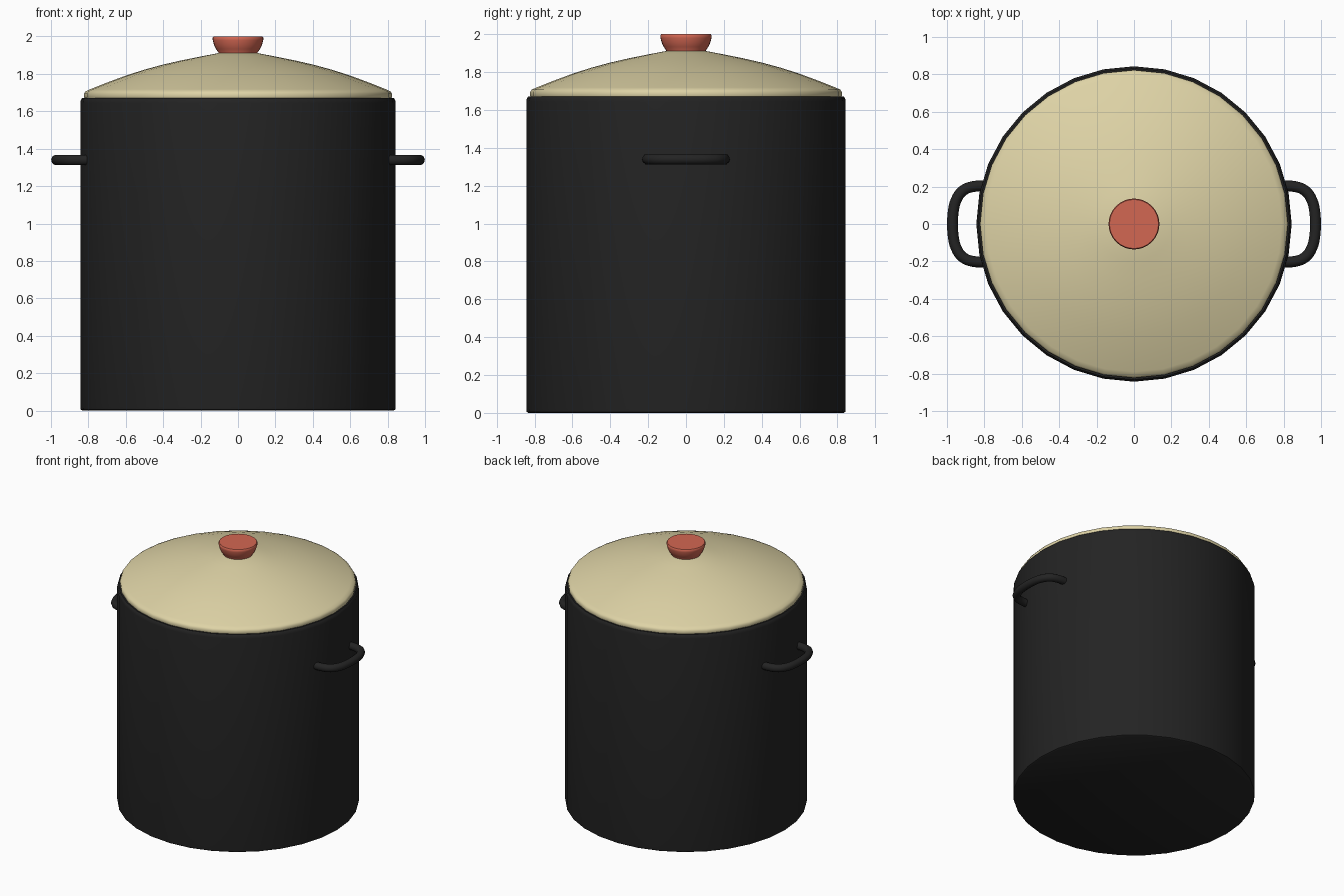
import bpy, bmesh, math

if "Cube" in bpy.data.objects:
    bpy.data.objects.remove(bpy.data.objects["Cube"])

def material(name, rgb):
    m = bpy.data.materials.new(name)
    m.diffuse_color = (*rgb, 1)
    m.use_nodes = True
    m.node_tree.nodes["Principled BSDF"].inputs["Base Color"].default_value = m.diffuse_color
    return m

black = material("black enamel", (0.017, 0.017, 0.017))
cream = material("cream enamel", (0.73, 0.65, 0.38))
coral = material("coral red", (0.65, 0.135, 0.085))

def finish(ob, mat, angle):
    ob.data.materials.append(mat)
    bpy.ops.object.select_all(action='DESELECT')
    ob.select_set(True)
    bpy.context.view_layer.objects.active = ob
    bpy.ops.object.shade_smooth_by_angle(angle=math.radians(angle))

def lathe(name, profile, mat, sides=32, angle=40):
    """Spin (radius, height) points round z; radius 0 closes at the axis."""
    bm = bmesh.new()
    rings = []
    for r, z in profile:
        n = 1 if r == 0 else sides
        rings.append([bm.verts.new((r * math.cos(math.tau * i / sides),
                                    r * math.sin(math.tau * i / sides), z)) for i in range(n)])
    for a, b in zip(rings, rings[1:]):
        for i in range(sides):
            j = (i + 1) % sides
            quad = [a[i % len(a)], a[j % len(a)], b[j % len(b)], b[i % len(b)]]
            bm.faces.new(list(dict.fromkeys(quad)))
    bmesh.ops.recalc_face_normals(bm, faces=bm.faces)
    me = bpy.data.meshes.new(name)
    bm.to_mesh(me)
    bm.free()
    ob = bpy.data.objects.new(name, me)
    bpy.context.collection.objects.link(ob)
    finish(ob, mat, angle)
    return ob

# Hollow pot with softened base edge and rim
lathe("pot_body", [(0, 0), (0.832, 0), (0.841, 0.006), (0.843, 0.018), (0.843, 1.645),
                   (0.840, 1.662), (0.832, 1.672), (0.815, 1.672), (0.805, 1.66),
                   (0.805, 0.04), (0, 0.04)], black)

# Domed lid with a rolled edge
lathe("lid", [(0, 1.665), (0.818, 1.665), (0.823, 1.675), (0.823, 1.695), (0.815, 1.707),
              (0.79, 1.718), (0.70, 1.754), (0.60, 1.791), (0.50, 1.823), (0.40, 1.850),
              (0.30, 1.873), (0.20, 1.893), (0.10, 1.912), (0, 1.916)], cream)

# Flared knob
lathe("lid_knob", [(0, 1.90), (0.103, 1.90), (0.105, 1.915), (0.118, 1.933), (0.128, 1.955),
                   (0.135, 1.98), (0.136, 1.993), (0.131, 2.0), (0, 2.0)], coral)

# Looped side handles, swept along a smooth path
half = [(0.79, 0.203), (0.86, 0.2), (0.915, 0.178), (0.952, 0.125), (0.967, 0.06)]
path = half + [(0.97, 0)] + [(x, -y) for x, y in reversed(half)]
for name, side in (("handle_right", 1), ("handle_left", -1)):
    cu = bpy.data.curves.new(name, 'CURVE')
    cu.dimensions = '3D'
    cu.bevel_depth = 0.029
    cu.bevel_resolution = 3
    cu.resolution_u = 4
    cu.use_fill_caps = True
    sp = cu.splines.new('BEZIER')
    sp.bezier_points.add(len(path) - 1)
    for p, (x, y) in zip(sp.bezier_points, path):
        p.co = (side * x, side * y, 1.34)
        p.handle_left_type = p.handle_right_type = 'AUTO'
    ob = bpy.data.objects.new(name, cu)
    bpy.context.collection.objects.link(ob)
    bpy.ops.object.select_all(action='DESELECT')
    ob.select_set(True)
    bpy.context.view_layer.objects.active = ob
    bpy.ops.object.convert(target='MESH')
    finish(bpy.context.view_layer.objects.active, black, 50)
